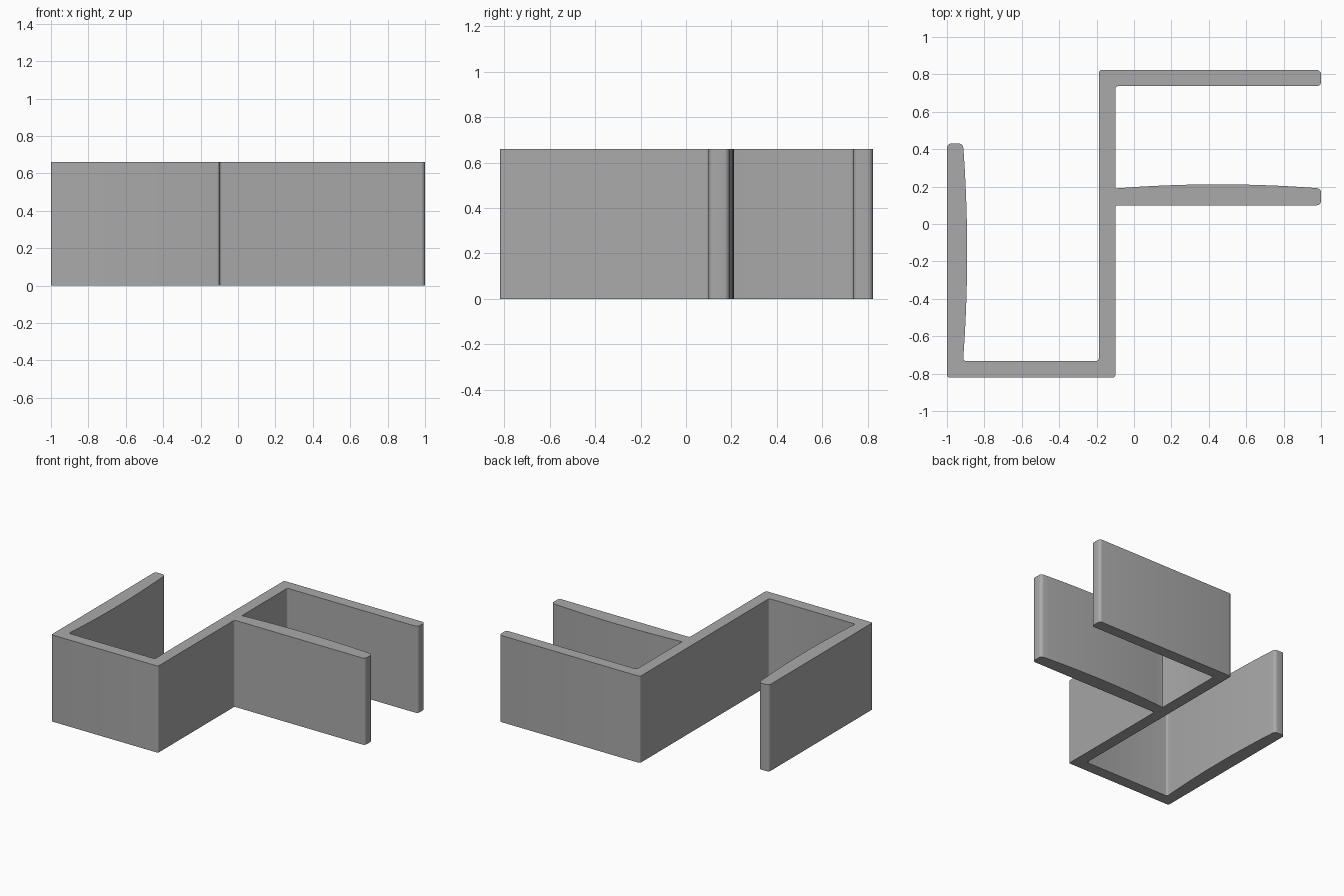
import bpy, bmesh, math
from mathutils import Vector

cube = bpy.data.objects.get("Cube")
if cube:
    bpy.data.objects.remove(cube, do_unlink=True)

HEIGHT = 0.66

# Outline corners, counter-clockwise: x, y, corner radius, bulge of the edge that follows
CORNERS = [
    (-1.0, -0.82, 0.012, 0), (-0.10, -0.82, 0.012, 0),
    (-0.10, 0.10, 0.015, 0), (1.0, 0.10, 0.022, 0),
    (1.0, 0.19, 0.022, 0.022), (-0.10, 0.19, 0.004, 0),
    (-0.10, 0.737, 0.015, 0), (1.0, 0.737, 0.022, 0),
    (1.0, 0.823, 0.022, 0), (-0.188, 0.823, 0.015, 0),
    (-0.188, -0.732, 0.015, 0), (-0.914, -0.732, 0.015, 0.022),
    (-0.914, 0.43, 0.022, 0), (-1.0, 0.43, 0.022, 0),
]


def bulged(a, b, sag, steps=16):
    """Inner points of a gently bowed edge."""
    d = b - a
    out = Vector((d.y, -d.x)).normalized()
    return [a + d * t + out * sag * 4 * t * (1 - t)
            for t in (i / steps for i in range(1, steps))]


def fillet(prev, p, nxt, r, steps=5):
    """Rounded corner at p as a short curve between its two edges."""
    if r == 0:
        return [p]
    a = p + (prev - p).normalized() * r
    b = p + (nxt - p).normalized() * r
    u, v = a - p, b - p
    angles = [math.pi / 2 * i / steps for i in range(steps + 1)]
    return [p + u * (1 - math.sin(t)) + v * (1 - math.cos(t)) for t in angles]


# Sharp outline with bowed edges
path = []
for i, (x, y, r, sag) in enumerate(CORNERS):
    a = Vector((x, y))
    b = Vector(CORNERS[(i + 1) % len(CORNERS)][:2])
    path.append((a, r))
    if sag:
        path += [(p, 0) for p in bulged(a, b, sag)]

# Rounded outline
outline = []
for i, (p, r) in enumerate(path):
    outline += fillet(path[i - 1][0], p, path[(i + 1) % len(path)][0], r)

# Extrude the outline into the clip
bm = bmesh.new()
base = bm.faces.new([bm.verts.new((p.x, p.y, 0)) for p in outline])
top = bmesh.ops.extrude_face_region(bm, geom=[base], use_keep_orig=True)["geom"]
bmesh.ops.translate(bm, vec=(0, 0, HEIGHT),
                    verts=[g for g in top if isinstance(g, bmesh.types.BMVert)])
bmesh.ops.recalc_face_normals(bm, faces=bm.faces[:])
mesh = bpy.data.meshes.new("clip_body")
bm.to_mesh(mesh)
bm.free()
clip = bpy.data.objects.new("clip_body", mesh)
bpy.context.collection.objects.link(clip)

# Plain grey
grey = bpy.data.materials.new("plain_grey")
grey.use_nodes = True
colour = (0.4, 0.4, 0.4, 1)
grey.diffuse_color = colour
grey.node_tree.nodes["Principled BSDF"].inputs["Base Color"].default_value = colour
mesh.materials.append(grey)

bpy.ops.object.select_all(action="DESELECT")
clip.select_set(True)
bpy.context.view_layer.objects.active = clip
bpy.ops.object.shade_smooth_by_angle(angle=math.radians(30))
